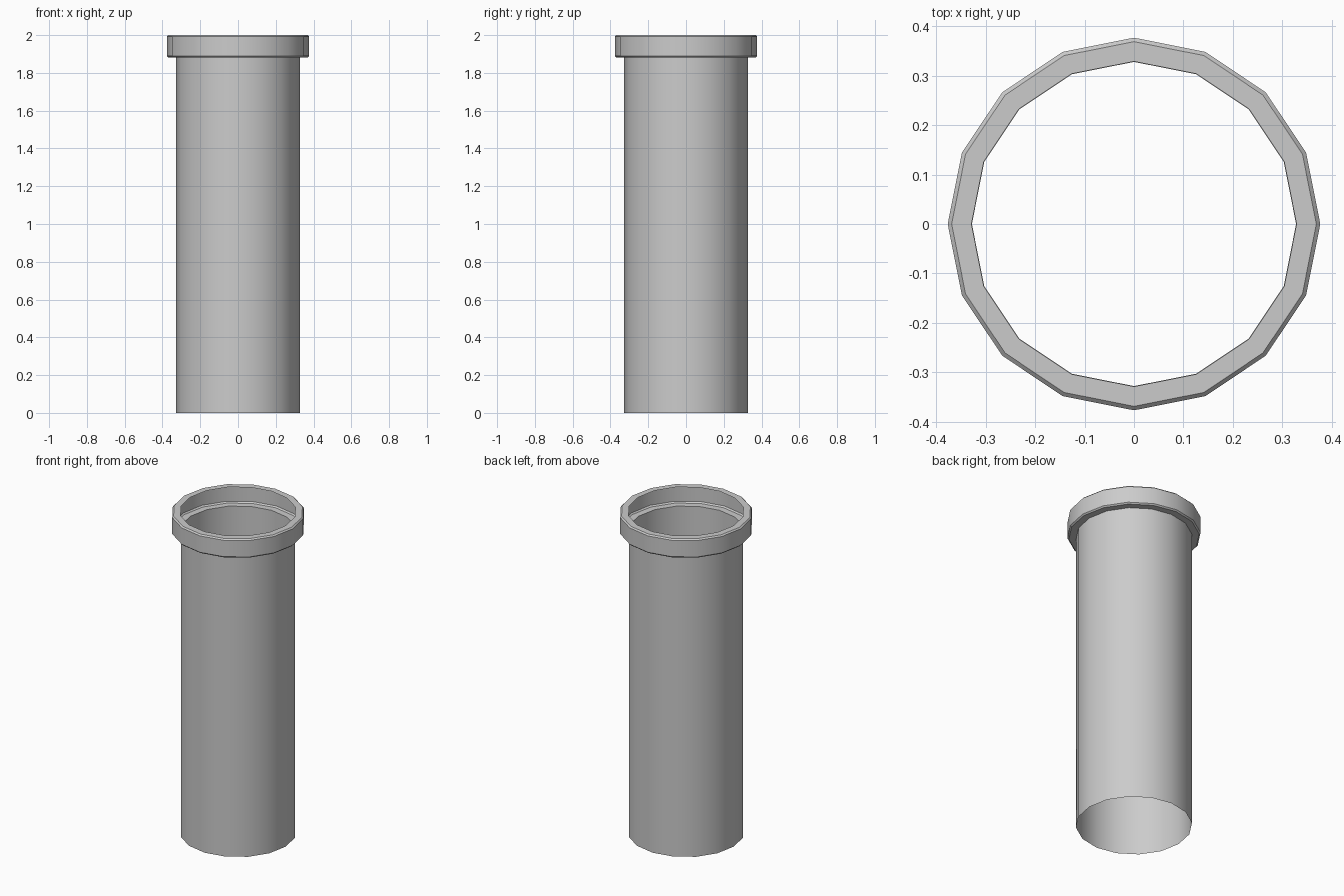
import bpy, bmesh, math

if "Cube" in bpy.data.objects:
    bpy.data.objects.remove(bpy.data.objects["Cube"])

SIDES = 16

def lathe(name, profile):
    """Revolve an open (radius, z) profile into a thin shell."""
    bm = bmesh.new()
    rings = []
    for r, z in profile:
        rings.append([bm.verts.new((r * math.cos(2 * math.pi * i / SIDES),
                                    r * math.sin(2 * math.pi * i / SIDES), z))
                      for i in range(SIDES)])
    for a, b in zip(rings, rings[1:]):
        for i in range(SIDES):
            j = (i + 1) % SIDES
            bm.faces.new((a[i], a[j], b[j], b[i]))
    me = bpy.data.meshes.new(name)
    bm.to_mesh(me)
    bm.free()
    ob = bpy.data.objects.new(name, me)
    bpy.context.collection.objects.link(ob)
    bpy.context.view_layer.objects.active = ob
    ob.select_set(True)
    bpy.ops.object.shade_smooth_by_angle(angle=math.radians(30))
    return ob

# open tube flowing into a hollow, bevelled collar with an inward top lip
lathe("pipe_with_collar", [
    (0.328, 0.0), (0.328, 1.882),
    (0.369, 1.882), (0.377, 1.89),
    (0.377, 1.992), (0.369, 2.0),
    (0.329, 2.0),
])
